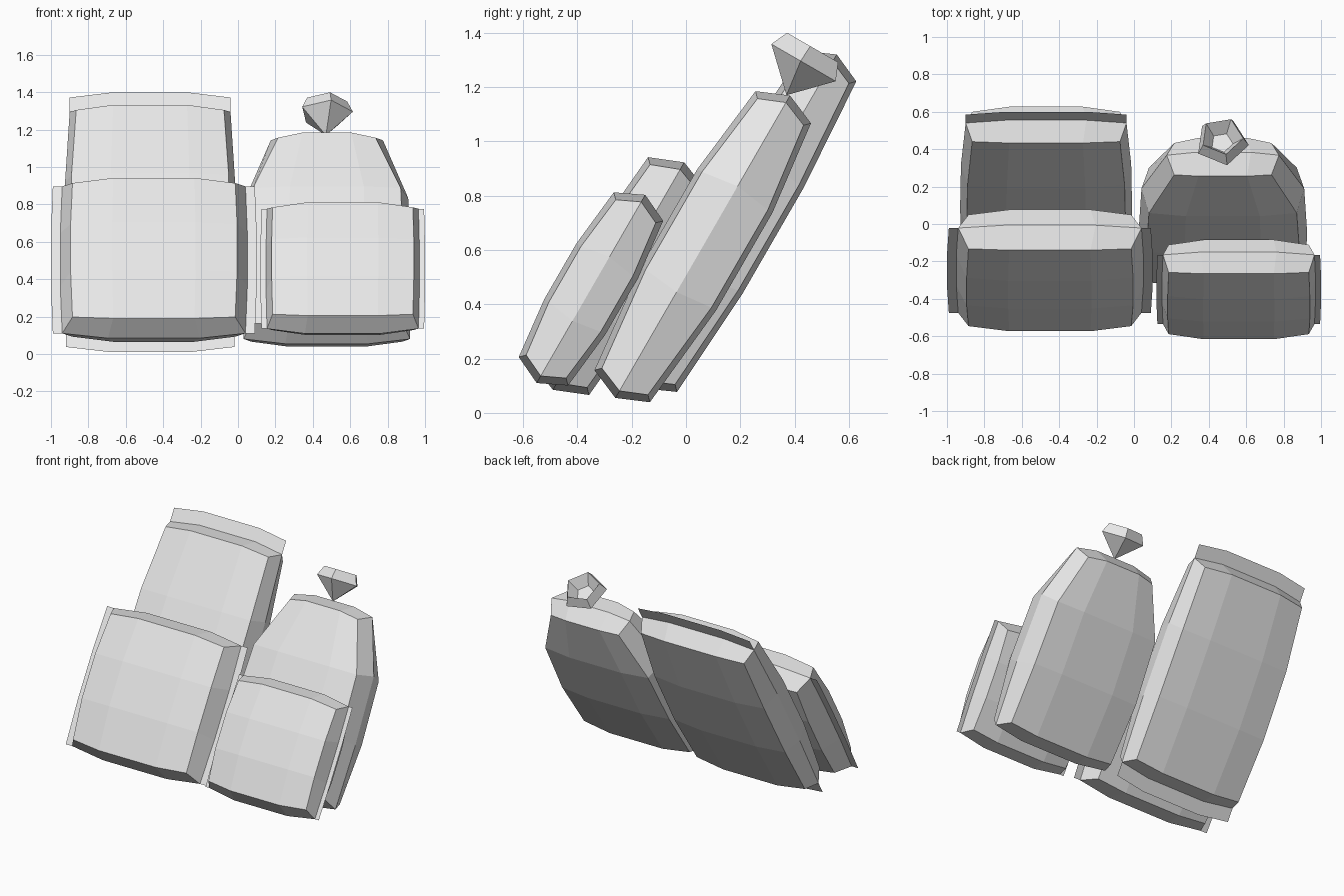
import bpy, bmesh, math
from mathutils import Vector

cube = bpy.data.objects.get("Cube")
if cube:
    bpy.data.objects.remove(cube, do_unlink=True)

grey = bpy.data.materials.new("light_grey")
grey.use_nodes = True
grey.diffuse_color = (0.8, 0.8, 0.8, 1)
grey.node_tree.nodes["Principled BSDF"].inputs["Base Color"].default_value = (0.8, 0.8, 0.8, 1)

# Everything leans back by the same angle
LEAN = math.radians(30)
ALONG = Vector((0, math.sin(LEAN), math.cos(LEAN)))
FRONT = Vector((0, -math.cos(LEAN), math.sin(LEAN)))
SIDE = Vector((1, 0, 0))
COLS = (-1, -0.5, 0.5, 1)


def finish(bm, name):
    mesh = bpy.data.meshes.new(name)
    bm.to_mesh(mesh)
    bm.free()
    mesh.materials.append(grey)
    obj = bpy.data.objects.new(name, mesh)
    bpy.context.scene.collection.objects.link(obj)


def bag(name, foot, length, halves, edge, middle, inset, rows=(0, 0.33, 0.67, 1),
        end_seal=0, side_seal=0):
    """Pillow bag: front and back panels joined by a seam ring, plus flat seals."""
    bm = bmesh.new()
    foot = Vector(foot)
    margin = 0.05

    def add(u, v, w):
        return bm.verts.new(foot + SIDE * u + ALONG * v + FRONT * w)

    def panel(sign):
        grid = {}
        for j, t in enumerate(rows):
            for i, c in enumerate(COLS):
                rim_u, rim_v = i in (0, 3), j in (0, 3)
                w = edge if rim_v else middle
                w -= 0.02 if rim_u else 0
                v = margin + t * (length - 2 * margin)
                if rim_u and rim_v:
                    v += 0.02 if j == 0 else -0.02
                grid[i, j] = add(c * (halves[j] - inset), v, sign * w)
        for i in range(3):
            for j in range(3):
                bm.faces.new([grid[i, j], grid[i + 1, j], grid[i + 1, j + 1], grid[i, j + 1]])
        return grid

    front, back = panel(1), panel(-1)

    # Seam ring around the edge
    loop = ([(i, 0) for i in range(3)] + [(3, j) for j in range(3)]
            + [(i, 3) for i in range(3, 0, -1)] + [(0, j) for j in range(3, 0, -1)])
    seam = {}
    for i, j in loop:
        v = length * rows[j]
        if i in (0, 3) and j in (0, 3):
            v += 0.03 if j == 0 else -0.03
        seam[i, j] = add(COLS[i] * halves[j], v, 0)
    for a, b in zip(loop, loop[1:] + loop[:1]):
        for grid in (front, back):
            bm.faces.new([seam[a], seam[b], grid[b], grid[a]])
    bmesh.ops.recalc_face_normals(bm, faces=bm.faces[:])

    # Flat seals sticking out from the seam
    def flap(keys, offset):
        outer = [bm.verts.new(seam[k].co + offset) for k in keys]
        for n in range(3):
            bm.faces.new([seam[keys[n]], seam[keys[n + 1]], outer[n + 1], outer[n]])

    for end, sign in ((0, -1), (3, 1)):
        if end_seal:
            flap([(i, end) for i in range(4)], ALONG * sign * end_seal)
        if side_seal:
            flap([(end, j) for j in range(4)], SIDE * sign * side_seal)
    finish(bm, name)


bag("tall_back_bag", (-0.47, -0.155, 0.09), 1.42, (0.45, 0.46, 0.455, 0.43),
    0.112, 0.14, 0.035, end_seal=0.09)
bag("shouldered_back_bag", (0.475, -0.26, 0.055), 1.286, (0.445, 0.45, 0.435, 0.30),
    0.118, 0.16, 0.04, rows=(0, 0.35, 0.7, 1))
bag("wide_front_bag", (-0.45, -0.49, 0.085), 0.967, (0.49, 0.5, 0.5, 0.49),
    0.125, 0.15, 0.055, side_seal=0.05)
bag("small_front_bag", (0.56, -0.55, 0.11), 0.80, (0.405, 0.41, 0.41, 0.405),
    0.105, 0.13, 0.03, side_seal=0.03)

# Faceted spout: cone, outward band and a recessed top
bm = bmesh.new()
tip_pos = Vector((0.47, 0.37, 1.17))
tip = bm.verts.new(tip_pos)


def ring(radius, height):
    verts = []
    for k in range(5):
        a = math.radians(151) - k * math.tau / 5
        verts.append(bm.verts.new(tip_pos + ALONG * height
                                  + (SIDE * math.cos(a) + FRONT * math.sin(a)) * radius))
    return verts


rings = [ring(0.145, 0.135), ring(0.115, 0.2), ring(0.06, 0.13)]
for k in range(5):
    n = (k + 1) % 5
    bm.faces.new([tip, rings[0][n], rings[0][k]])
    for low, high in zip(rings, rings[1:]):
        bm.faces.new([low[k], low[n], high[n], high[k]])
bm.faces.new(rings[-1])
bmesh.ops.recalc_face_normals(bm, faces=bm.faces[:])
finish(bm, "faceted_spout")
